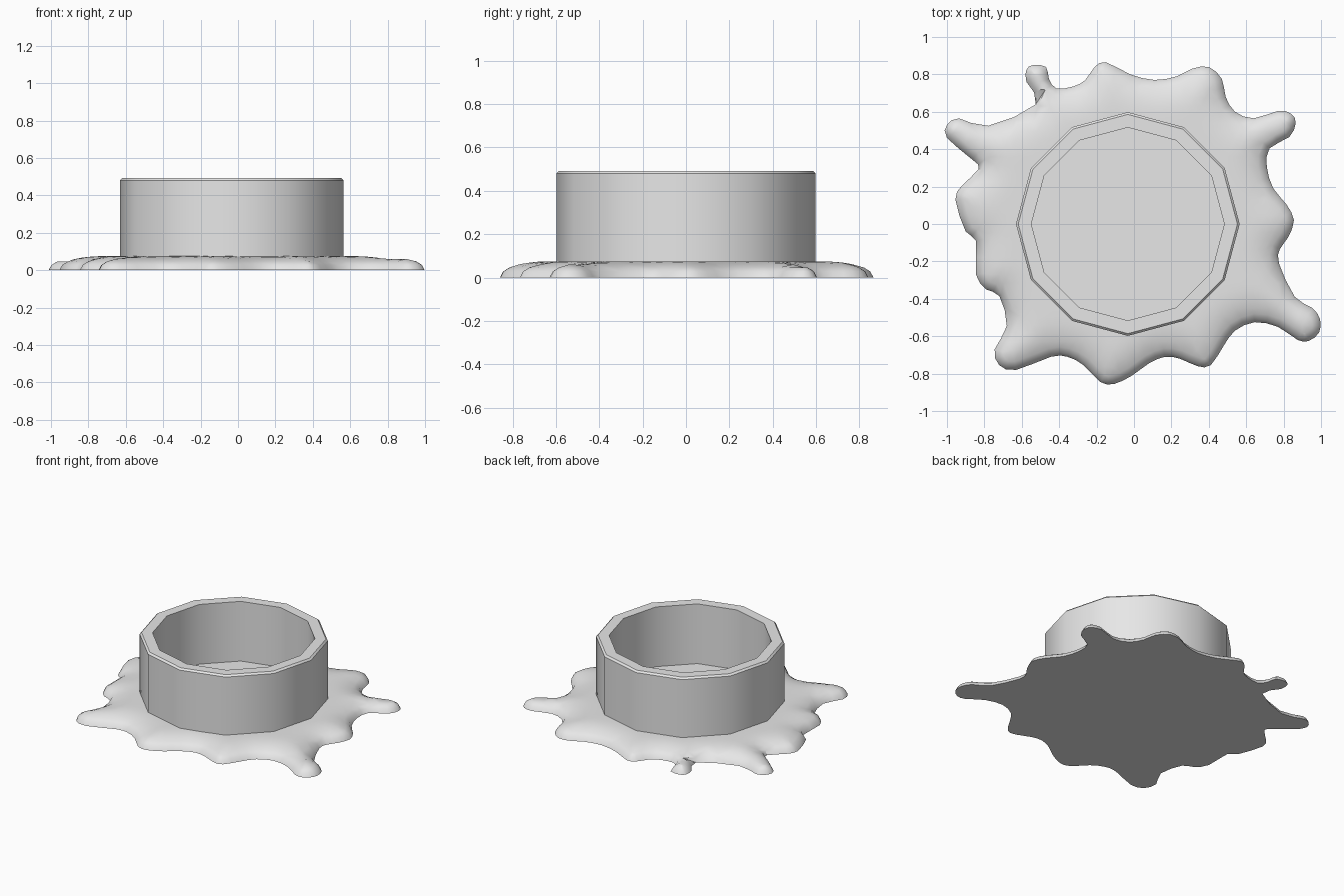
import bpy, bmesh, math
from mathutils import Vector
from mathutils.geometry import delaunay_2d_cdt, intersect_point_line

if "Cube" in bpy.data.objects:
    bpy.data.objects.remove(bpy.data.objects["Cube"])

grey = bpy.data.materials.new("light_grey")
grey.diffuse_color = (0.8, 0.8, 0.8, 1)
grey.use_nodes = True
grey.node_tree.nodes["Principled BSDF"].inputs["Base Color"].default_value = grey.diffuse_color


def finish(name, bm, angle):
    bmesh.ops.recalc_face_normals(bm, faces=bm.faces)
    mesh = bpy.data.meshes.new(name)
    bm.to_mesh(mesh)
    bm.free()
    mesh.materials.append(grey)
    ob = bpy.data.objects.new(name, mesh)
    bpy.context.collection.objects.link(ob)
    bpy.ops.object.select_all(action='DESELECT')
    ob.select_set(True)
    bpy.context.view_layer.objects.active = ob
    bpy.ops.object.shade_smooth_by_angle(angle=math.radians(angle))


# Splat outline: control points, clockwise seen from above
ctrl = [Vector(p) for p in [
    (-.15, .865), (-.02, .80), (.11, .77), (.23, .79), (.31, .83), (.40, .84), (.47, .775),
    (.49, .68), (.54, .60), (.64, .565), (.77, .605), (.84, .59), (.865, .54), (.83, .465),
    (.725, .405), (.71, .305), (.745, .19), (.815, .105), (.855, .02), (.825, -.07),
    (.78, -.135), (.775, -.21), (.86, -.39), (.955, -.45), (.995, -.51), (.99, -.58),
    (.935, -.625), (.875, -.62), (.77, -.55), (.645, -.525), (.54, -.57), (.48, -.65),
    (.41, -.755), (.34, -.76), (.245, -.72), (.165, -.71), (.08, -.745), (-.01, -.81),
    (-.105, -.855), (-.18, -.845), (-.27, -.755), (-.355, -.71), (-.445, -.71),
    (-.63, -.78), (-.72, -.755), (-.745, -.67), (-.68, -.545), (-.72, -.385),
    (-.79, -.35), (-.845, -.27), (-.845, -.09), (-.90, -.04), (-.955, .13), (-.92, .205),
    (-.83, .295), (-.865, .345), (-1, .46), (-1, .53), (-.935, .565), (-.78, .525),
    (-.525, .64), (-.575, .76), (-.575, .825), (-.54, .85), (-.47, .84), (-.455, .775),
    (-.415, .725), (-.325, .735), (-.26, .77), (-.21, .84)]]
n = len(ctrl)
outline = []
for i in range(n):
    a, b, c, d = (ctrl[(i + k) % n] for k in (-1, 0, 1, 2))
    outline += [b, (b + c) * 0.5 + (b + c - a - d) * 0.0625]
n = len(outline)


def edge_distance(p):
    best = 9
    for i in range(n):
        a, b = outline[i - 1], outline[i]
        q, t = intersect_point_line(p, a, b)
        q = a.lerp(b, min(max(t, 0), 1))
        best = min(best, (p - q.to_2d()).length)
    return best


def inside(p):
    hit = False
    for i in range(n):
        a, b = outline[i - 1], outline[i]
        if (a.y > p.y) != (b.y > p.y) and p.x < a.x + (p.y - a.y) * (b.x - a.x) / (b.y - a.y):
            hit = not hit
    return hit


# Splat: rounded rim rings, then an even grid, raised by distance from the rim
HEIGHT, ROUND = 0.075, 0.2
points = list(outline)
for inset in (0.015, 0.045):
    for i in range(n):
        t = (outline[(i + 1) % n] - outline[i - 1]).normalized()
        p = outline[i] + Vector((t.y, -t.x)) * inset
        if inside(p) and edge_distance(p) > inset * 0.9:
            points.append(p)
STEP = 0.045
for j in range(-20, 21):
    for i in range(-23, 24):
        p = Vector(((i + (j % 2) * 0.5) * STEP, j * STEP))
        if inside(p) and edge_distance(p) > 0.07 and p.length > 0.45:
            points.append(p)
edges = [(i, (i + 1) % n) for i in range(n)]
verts, _, faces, *_ = delaunay_2d_cdt(points, edges, [], 1, 1e-5)
bm = bmesh.new()
top = []
for v in verts:
    s = min(edge_distance(v) / ROUND, 1)
    top.append(bm.verts.new((v.x, v.y, HEIGHT * math.sqrt(max(0, 1 - (1 - s) ** 2)))))
for f in faces:
    bm.faces.new([top[i] for i in f])
bm.faces.new([bm.verts.new((p.x, p.y, 0)) for p in outline])
bmesh.ops.remove_doubles(bm, verts=bm.verts, dist=1e-4)
finish("splat_base", bm, 40)

# Twelve-sided open ring with a small bevel on the outer rim
SIDES, CENTRE_X = 12, -0.033
profile = [(.598, .03), (.598, .48), (.586, .492), (.516, .492), (.516, .03)]
bm = bmesh.new()
rings = []
for r, z in profile:
    rings.append([bm.verts.new((CENTRE_X + r * math.cos(k * math.tau / SIDES),
                                r * math.sin(k * math.tau / SIDES), z)) for k in range(SIDES)])
for j in range(len(rings)):
    lo, hi = rings[j - 1], rings[j]
    for k in range(SIDES):
        m = (k + 1) % SIDES
        bm.faces.new((lo[k], lo[m], hi[m], hi[k]))
finish("ring_wall", bm, 35)
